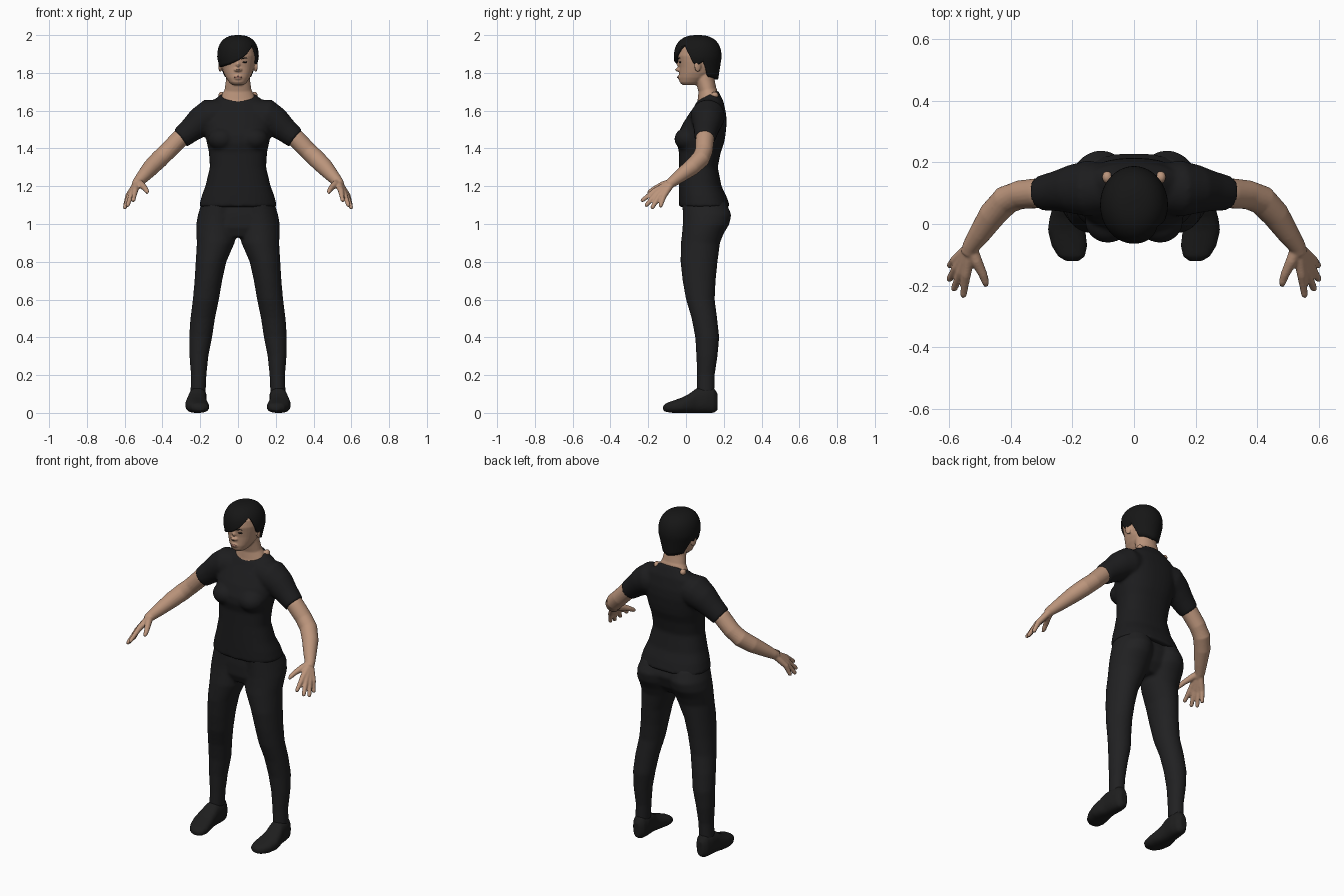
import bpy, bmesh, math
from mathutils import Vector, Matrix

if "Cube" in bpy.data.objects:
    bpy.data.objects.remove(bpy.data.objects["Cube"], do_unlink=True)


def material(name, rgb):
    m = bpy.data.materials.new(name)
    m.use_nodes = True
    m.diffuse_color = (*rgb, 1)
    bsdf = next(n for n in m.node_tree.nodes if n.type == 'BSDF_PRINCIPLED')
    bsdf.inputs["Base Color"].default_value = (*rgb, 1)
    bsdf.inputs["Roughness"].default_value = 0.8
    return m


SKIN = material("skin", (0.50, 0.30, 0.20))
LIP = material("lip", (0.36, 0.17, 0.13))
HAIR = material("hair black", (0.008, 0.008, 0.008))
SHIRT = material("shirt black", (0.012, 0.012, 0.013))
TROUSER = material("trouser black", (0.015, 0.015, 0.016))
SHOE = material("shoe black", (0.013, 0.013, 0.013))


def loft(bm, rings):
    """Bridge closed rings of points and cap both ends."""
    loops = [[bm.verts.new(p) for p in ring] for ring in rings]
    n = len(loops[0])
    for a, b in zip(loops, loops[1:]):
        for i in range(n):
            j = (i + 1) % n
            bm.faces.new((a[i], a[j], b[j], b[i]))
    bm.faces.new(loops[0])
    bm.faces.new(loops[-1])


def oval(n, power=2.0):
    """Unit superellipse points."""
    for i in range(n):
        c, s = math.cos(math.tau * i / n), math.sin(math.tau * i / n)
        yield (math.copysign(abs(c) ** (2 / power), c),
               math.copysign(abs(s) ** (2 / power), s))


def stack(bm, rows, power=2.0, side=1, along_y=False):
    """Rows: level, centre x, half width, low edge, high edge, tilt."""
    rings = []
    for level, xc, w, lo, hi, *tilt in rows:
        mid, half = (lo + hi) / 2, (hi - lo) / 2
        ring = []
        for c, s in oval(32, power):
            h = level + (tilt[0] if tilt else 0) * s
            x, d = side * (xc + w * c), mid + half * s
            ring.append((x, h, d) if along_y else (x, d, h))
        rings.append(ring)
    loft(bm, rings)


def tube(bm, pts, radii, side=1):
    """Round limb along a path, with hemispherical feel at its tip."""
    pts = [Vector((p[0] * side, p[1], p[2])) for p in pts]
    rings = []
    for i, (p, r) in enumerate(zip(pts, radii)):
        t = (pts[min(i + 1, len(pts) - 1)] - pts[max(i - 1, 0)]).normalized()
        u = t.cross(Vector((0, 0, 1))).normalized()
        v = u.cross(t)
        rings.append([p + u * r * c + v * r * s for c, s in oval(20)])
    loft(bm, rings)


def ball(bm, centre, size, turn=0.0):
    m = Matrix.Translation(centre) @ Matrix.Rotation(turn, 4, 'Z') @ Matrix.Diagonal((*size, 1))
    bmesh.ops.create_uvsphere(bm, u_segments=20, v_segments=12, radius=1, matrix=m)


def finish(name, bm, mat, voxel=0, smooth=0):
    bmesh.ops.recalc_face_normals(bm, faces=bm.faces[:])
    for f in bm.faces:
        f.smooth = True
    me = bpy.data.meshes.new(name)
    bm.to_mesh(me)
    bm.free()
    me.materials.append(mat)
    ob = bpy.data.objects.new(name, me)
    bpy.context.collection.objects.link(ob)
    if voxel:
        r = ob.modifiers.new("blend", 'REMESH')
        r.mode, r.voxel_size, r.use_smooth_shade = 'VOXEL', voxel, True
        s = ob.modifiers.new("soften", 'SMOOTH')
        s.factor, s.iterations = 0.5, smooth
    return ob


def lerp(table, k):
    for (a, va), (b, vb) in zip(table, table[1:]):
        if a <= k <= b:
            return va + (vb - va) * (k - a) / (b - a)
    return table[-1][1]


# Shirt: torso, bust and sleeves blended together
bm = bmesh.new()
stack(bm, [(1.09, 0, .207, -.037, .234), (1.15, 0, .192, -.038, .213), (1.2, 0, .173, -.038, .188),
           (1.3, 0, .149, -.037, .168), (1.38, 0, .154, -.037, .184), (1.43, 0, .165, -.05, .202),
           (1.47, 0, .173, -.046, .209), (1.53, 0, .18, -.018, .215), (1.58, 0, .178, .014, .213),
           (1.635, 0, .155, .042, .198, .015), (1.68, 0, .09, .06, .17, .028)], 2.35)
for s in (1, -1):
    ball(bm, (s * .085, .01, 1.45), (.075, .072, .062))
    tube(bm, [(.08, .115, 1.58), (.15, .115, 1.57), (.2, .113, 1.54), (.25, .107, 1.498), (.305, .1, 1.453)],
         [.08, .092, .08, .066, .056], s)
finish("shirt", bm, SHIRT, .009, 5)

# Trousers: hips and legs
bm = bmesh.new()
stack(bm, [(1.14, 0, .175, -.01, .19), (1.05, 0, .2, -.015, .215), (.98, 0, .2, -.012, .19),
           (.93, 0, .12, .01, .15)], 2.3)
for s in (1, -1):
    stack(bm, [(1.12, .095, .095, -.02, .21), (1.05, .107, .105, -.017, .24), (1.0, .112, .109, -.017, .23),
               (.95, .114, .107, -.021, .2), (.9, .118, .1, -.027, .18), (.8, .143, .081, -.029, .167),
               (.7, .157, .073, -.018, .157), (.6, .17, .069, .0, .152), (.5, .187, .065, .03, .165),
               (.4, .198, .061, .049, .176), (.3, .207, .05, .055, .167), (.2, .208, .041, .058, .152),
               (.1, .212, .04, .058, .15)], side=s)
finish("trousers", bm, TROUSER, .009, 4)

# Shoes
for s, label in ((1, "left"), (-1, "right")):
    bm = bmesh.new()
    stack(bm, [(-.121, .2, .02, .012, .036), (-.105, .203, .044, .005, .052), (-.07, .21, .058, 0, .064),
               (-.02, .219, .061, 0, .082), (.02, .22, .054, 0, .103), (.055, .216, .048, 0, .13),
               (.11, .212, .047, 0, .14), (.147, .211, .038, 0, .134), (.168, .211, .02, .015, .1)],
          2.5, s, True)
    finish(label + "_shoe", bm, SHOE, .007, 3)

# Bare arms with hands; each finger runs wrist, knuckle, joint, tip
wrist = Vector((.53, -.073, 1.222))
fingers = [((.545, -.165, 1.175), (.555, -.238, 1.12)), ((.562, -.157, 1.16), (.587, -.216, 1.093)),
           ((.575, -.14, 1.15), (.602, -.183, 1.08)), ((.582, -.118, 1.148), (.6, -.137, 1.088))]
for s, label in ((1, "left"), (-1, "right")):
    bm = bmesh.new()
    tube(bm, [(.26, .105, 1.495), (.31, .1, 1.45), (.37, .095, 1.388), (.415, .078, 1.345),
              (.46, .03, 1.3), (.5, -.03, 1.255), wrist, (.54, -.095, 1.208)],
         [.047, .049, .047, .048, .045, .036, .028, .024], s)
    for knuckle, tip in fingers:
        k, t = Vector(knuckle), Vector(tip)
        tube(bm, [wrist, wrist.lerp(k, .5), k, k.lerp(t, .5), k.lerp(t, .9), t],
             [.02, .018, .0155, .0125, .011, .006], s)
    tube(bm, [wrist, (.512, -.12, 1.208), (.491, -.163, 1.188), (.482, -.19, 1.172), (.48, -.203, 1.163)],
         [.02, .019, .0145, .012, .006], s)
    finish(label + "_arm", bm, SKIN, .005, 3)

# Head and neck with nose and ears
head = [(1.735, 0, .03, -.018, .06), (1.75, 0, .047, -.033, .085), (1.775, 0, .064, -.037, .12),
        (1.8, 0, .076, -.036, .145), (1.83, 0, .085, -.036, .16), (1.86, 0, .091, -.04, .168),
        (1.89, 0, .094, -.046, .172), (1.93, 0, .09, -.04, .17), (1.965, 0, .06, -.012, .14)]
bm = bmesh.new()
stack(bm, head, 2.15)
stack(bm, [(1.62, 0, .1, .05, .172, .025), (1.685, 0, .084, .062, .165, .025), (1.71, 0, .071, .066, .16, .01),
           (1.76, 0, .064, .05, .152), (1.82, 0, .06, .04, .15)])
tube(bm, [(0, -.03, 1.868), (0, -.041, 1.84), (0, -.046, 1.82), (0, -.038, 1.81)], [.008, .011, .014, .01])
ball(bm, (0, -.034, 1.776), (.022, .011, .013))
for s in (1, -1):
    ball(bm, (s * .013, -.037, 1.816), (.009, .01, .008))
    ball(bm, (s * .094, .062, 1.838), (.009, .019, .033), s * .35)
    ball(bm, (s * .087, .152, 1.682), (.017, .02, .018))
finish("head_and_neck", bm, SKIN, .0045, 3)


def face_y(x, z):
    w = lerp([(r[0], r[2]) for r in head], z)
    lo = lerp([(r[0], r[3]) for r in head], z)
    hi = lerp([(r[0], r[4]) for r in head], z)
    return (lo + hi) / 2 - (hi - lo) / 2 * math.sqrt(1 - (x / w) ** 2)


# Eyes, brows and mouth lie on the face
for s, label in ((1, "left"), (-1, "right")):
    bm = bmesh.new()
    ball(bm, (s * .036, face_y(.036, 1.857), 1.857), (.013, .004, .0045), s * .4)
    finish(label + "_eye", bm, HAIR)
    bm = bmesh.new()
    tube(bm, [(x, face_y(x, z), z) for x, z in ((.018, 1.874), (.036, 1.88), (.055, 1.876))],
         [.003, .0035, .002], s)
    finish(label + "_brow", bm, HAIR)
bm = bmesh.new()
ball(bm, (0, -.042, 1.777), (.021, .005, .0055))
finish("mouth", bm, LIP)

# Hair: cap hanging from the crown to a swept fringe and a cropped nape
edge = [(-180, 1.765), (-125, 1.78), (-105, 1.85), (-85, 1.83), (-60, 1.835), (-30, 1.845), (0, 1.865),
        (20, 1.89), (40, 1.93), (52, 1.953), (65, 1.91), (80, 1.85), (90, 1.84), (105, 1.862),
        (125, 1.78), (180, 1.765)]


def hair_point(angle, z, shrink=1.0):
    k = max(0, (1.88 - z) / .115)
    w, lo, hi = .11 - .028 * k, -.064 + .01 * k, .188 - .018 * k
    if z > 1.88:
        shrink *= max(0, 1 - ((z - 1.88) / .12) ** 2.5) ** .4
    a = math.radians(angle)
    return (w * shrink * math.sin(a),
            (lo + hi) / 2 - (hi - lo) / 2 * shrink * math.cos(a), z)


bm = bmesh.new()
angles = [i * 5 - 180 for i in range(72)]
rings = [[hair_point(a, 2 - (2 - lerp(edge, a)) * (t / 24) ** 2) for a in angles] for t in range(1, 25)]
rings.append([hair_point(a, lerp(edge, a), .8) for a in angles])
loft(bm, rings)
finish("hair", bm, HAIR)
